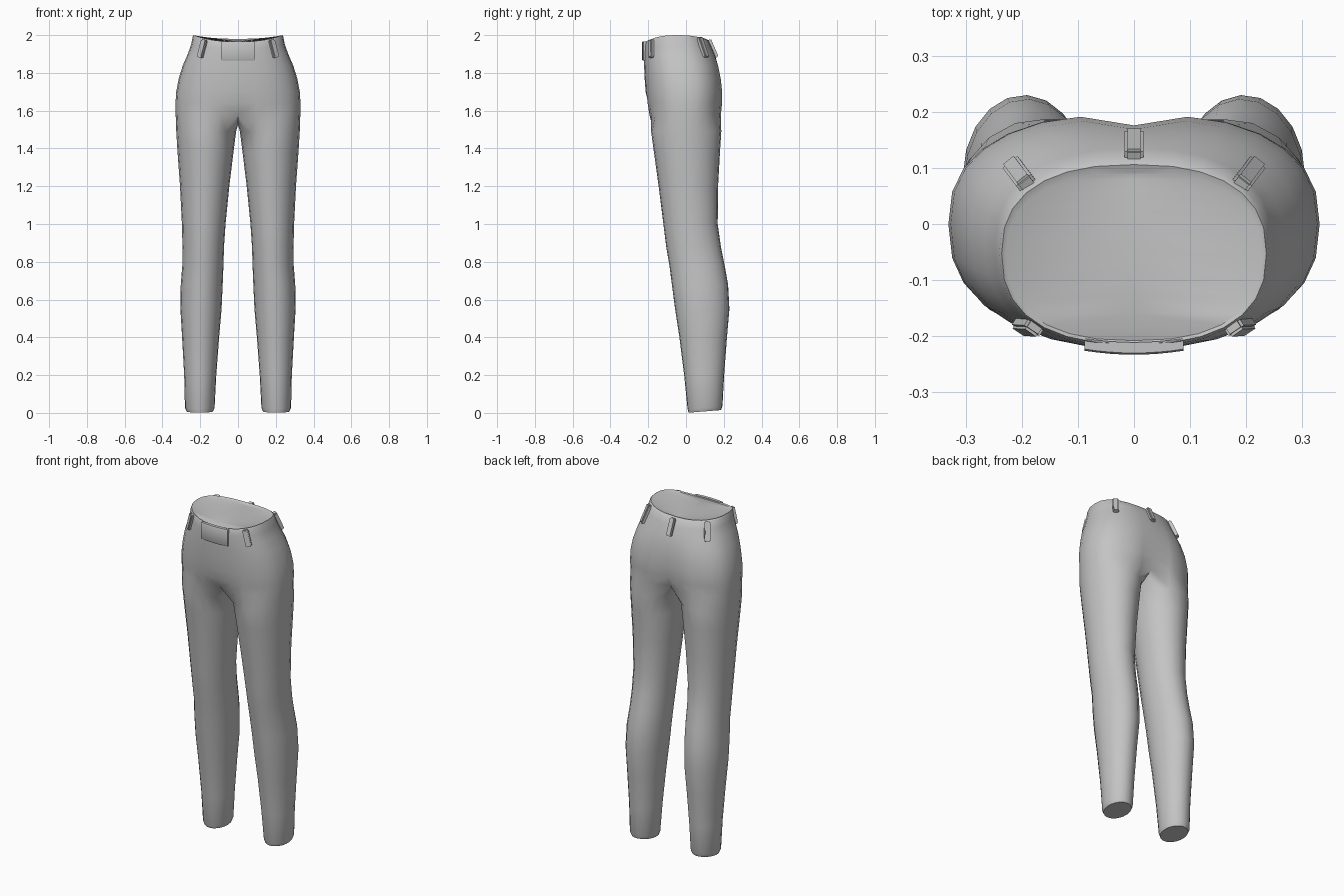
import bpy, bmesh, math
from mathutils import Vector, Matrix

if "Cube" in bpy.data.objects:
    bpy.data.objects.remove(bpy.data.objects["Cube"])

OUT, INN = 14, 6          # segments on outer and inner part of a leg ring
cloth = bpy.data.materials.new("grey_cloth")
cloth.diffuse_color = (0.55, 0.55, 0.55, 1)
cloth.use_nodes = True
cloth.node_tree.nodes["Principled BSDF"].inputs["Base Color"].default_value = cloth.diffuse_color

# z, inner x, outer x, front y, back y
LEG = [(0.008, 0.132, 0.272, 0.014, 0.186), (0.028, 0.124, 0.281, 0.008, 0.193),
       (0.20, 0.115, 0.285, -0.010, 0.202), (0.40, 0.100, 0.296, -0.035, 0.217),
       (0.55, 0.087, 0.305, -0.058, 0.230), (0.68, 0.081, 0.303, -0.075, 0.223),
       (0.78, 0.077, 0.295, -0.088, 0.205), (0.88, 0.074, 0.294, -0.105, 0.185),
       (1.00, 0.066, 0.297, -0.120, 0.168), (1.20, 0.046, 0.307, -0.145, 0.170),
       (1.38, 0.024, 0.320, -0.170, 0.180), (1.49, 0.010, 0.327, -0.185, 0.187)]

# z, half width, front y, back y, y of widest point, front notch, back notch, waist dip
TORSO = [(1.58, 0.330, -0.200, 0.192, 0.000, 0.14, 0.22, 0),
         (1.64, 0.331, -0.208, 0.197, 0.000, 0.04, 0.15, 0),
         (1.70, 0.327, -0.214, 0.197, 0.000, 0.00, 0.11, 0),
         (1.77, 0.314, -0.219, 0.189, -0.005, 0.00, 0.07, 0),
         (1.84, 0.292, -0.222, 0.174, -0.020, 0.00, 0.03, 0),
         (1.90, 0.266, -0.223, 0.153, -0.035, 0.00, 0.00, 0.2),
         (1.95, 0.248, -0.222, 0.135, -0.045, 0.00, 0.00, 0.6),
         (1.992, 0.240, -0.219, 0.118, -0.050, 0.00, 0.00, 1),
         (2.00, 0.236, -0.214, 0.106, -0.053, 0.00, 0.00, 1),
         (1.994, 0.228, -0.208, 0.092, -0.056, 0.00, 0.00, 1)]


def torso_point(t, row):
    """Point on the right half outline, t = 0 at front centre, pi at back centre."""
    z, w, yf, yb, yc, nf, nb, dip = row
    s, c = max(math.sin(t), 0.0), math.cos(t)
    x = w * s ** 0.82
    reach, notch, drop = (yf, nf, 0.035) if c > 0 else (yb, nb, 0.02)
    y = yc + (reach - yc) * abs(c) ** 0.82
    y *= 1 - notch * math.exp(-(x / 0.06) ** 2)
    return Vector((x if s > 1e-6 else 0.0, y, z - dip * drop * c * c))


def waist_point(t, z):
    """Point on the outer waist surface at a nominal height."""
    for a, b in zip(TORSO[:7], TORSO[1:8]):
        if z <= b[0]:
            f = (z - a[0]) / (b[0] - a[0])
            return torso_point(t, a).lerp(torso_point(t, b), f)
    return torso_point(t, TORSO[7])


def finish(name, bm, angle=40):
    bmesh.ops.recalc_face_normals(bm, faces=bm.faces)
    me = bpy.data.meshes.new(name)
    bm.to_mesh(me)
    bm.free()
    me.materials.append(cloth)
    ob = bpy.data.objects.new(name, me)
    bpy.context.collection.objects.link(ob)
    bpy.ops.object.select_all(action='DESELECT')
    ob.select_set(True)
    bpy.context.view_layer.objects.active = ob
    bpy.ops.object.shade_smooth_by_angle(angle=math.radians(angle))
    return ob


# Trousers: one leg and half the hips, then mirrored
bm = bmesh.new()
N = OUT + INN
rings = []
for z, x0, x1, y0, y1 in LEG:
    ring = []
    for i in range(N):
        a = -40 + 260 * i / OUT if i <= OUT else 220 + 100 * (i - OUT) / INN
        a = math.radians(a)
        y = (y0 + y1) / 2 - (y1 - y0) / 2 * math.cos(a)
        tilt = 0.08 * (y - 0.1) if z < 0.1 else 0
        ring.append(bm.verts.new(((x0 + x1) / 2 + (x1 - x0) / 2 * math.sin(a), y, z + tilt)))
    rings.append(ring)

# Crotch seam closes the first hip ring
hips = [[bm.verts.new(torso_point(math.pi * i / OUT, r)) for i in range(OUT + 1)] for r in TORSO]
back, front = hips[0][OUT].co, hips[0][0].co
seam = []
for k in range(1, INN):
    f = k / INN
    p = back.lerp(front, f)
    seam.append(bm.verts.new((0, p.y, 1.58 - 0.055 * math.sin(math.pi * f) ** 0.8)))
rings.append(hips[0] + seam)

for lo, hi in zip(rings, rings[1:]):
    for i in range(N):
        j = (i + 1) % N
        bm.faces.new((lo[i], lo[j], hi[j], hi[i]))
for lo, hi in zip(hips, hips[1:]):
    for i in range(OUT):
        bm.faces.new((lo[i], lo[i + 1], hi[i + 1], hi[i]))
bm.faces.new(rings[0][::-1])       # leg end
# Waist closing: strips across to the middle line
top = hips[-1]
mid = [bm.verts.new((0, v.co.y, v.co.z)) for v in top[1:-1]]
line = [top[0]] + mid + [top[-1]]
for i, v in enumerate(line[1:-1], 1):
    f = i / OUT
    v.co.z = top[0].co.z * (1 - f) + top[-1].co.z * f
for i in range(OUT):
    quad = [top[i], top[i + 1], line[i + 1], line[i]]
    bm.faces.new(list(dict.fromkeys(quad)))
bmesh.ops.mirror(bm, geom=bm.verts[:] + bm.edges[:] + bm.faces[:],
                 matrix=Matrix.Identity(4), merge_dist=0.0005, axis='X')
bmesh.ops.remove_doubles(bm, verts=bm.verts, dist=0.0005)
finish("trousers", bm)


# Belt loops: small bevelled straps lying on the waist
def belt_loop(name, t, side, z0=1.885, z1=1.992):
    lo, hi = waist_point(t, z0), waist_point(t, z1)
    across = waist_point(min(t + 0.08, math.pi), 1.94) - waist_point(t - 0.08, 1.94)
    if t > 3.1:
        across = Vector((-1, 0, 0))
    up = (hi - lo).normalized()
    across = (across - up * across.dot(up)).normalized()
    out = across.cross(up).normalized()
    m = Matrix((across, out, up)).transposed().to_4x4()
    m.translation = (lo + hi) / 2 + out * 0.003
    bm = bmesh.new()
    bmesh.ops.create_cube(bm, size=1)
    bmesh.ops.scale(bm, verts=bm.verts, vec=(0.034, 0.026, (hi - lo).length + 0.004))
    bmesh.ops.bevel(bm, geom=bm.edges[:], offset=0.005, segments=2, affect='EDGES')
    bmesh.ops.transform(bm, matrix=m, verts=bm.verts)
    bmesh.ops.scale(bm, verts=bm.verts, vec=(side, 1, 1))
    finish(name, bm)


for side, label in ((1, "right"), (-1, "left")):
    belt_loop("front_belt_loop_" + label, 0.75, side)
    belt_loop("back_belt_loop_" + label, math.pi - 0.85, side)
belt_loop("centre_belt_loop", math.pi, 1)

# Front waist plate: thick curved panel
bm = bmesh.new()
S = 8
cols = []
for i in range(S + 1):
    x = -0.088 + 0.176 * i / S
    y = -0.233 + 0.9 * x * x
    cols.append([bm.verts.new((x, y + d, z)) for d, z in
                 ((0.022, 1.866), (0.003, 1.866), (0, 1.872), (0, 1.960), (0.003, 1.966), (0.022, 1.966))])
for a, b in zip(cols, cols[1:]):
    for k in range(6):
        bm.faces.new((a[k], b[k], b[(k + 1) % 6], a[(k + 1) % 6]))
bm.faces.new(cols[0])
bm.faces.new(cols[-1][::-1])
finish("front_waist_plate", bm)
